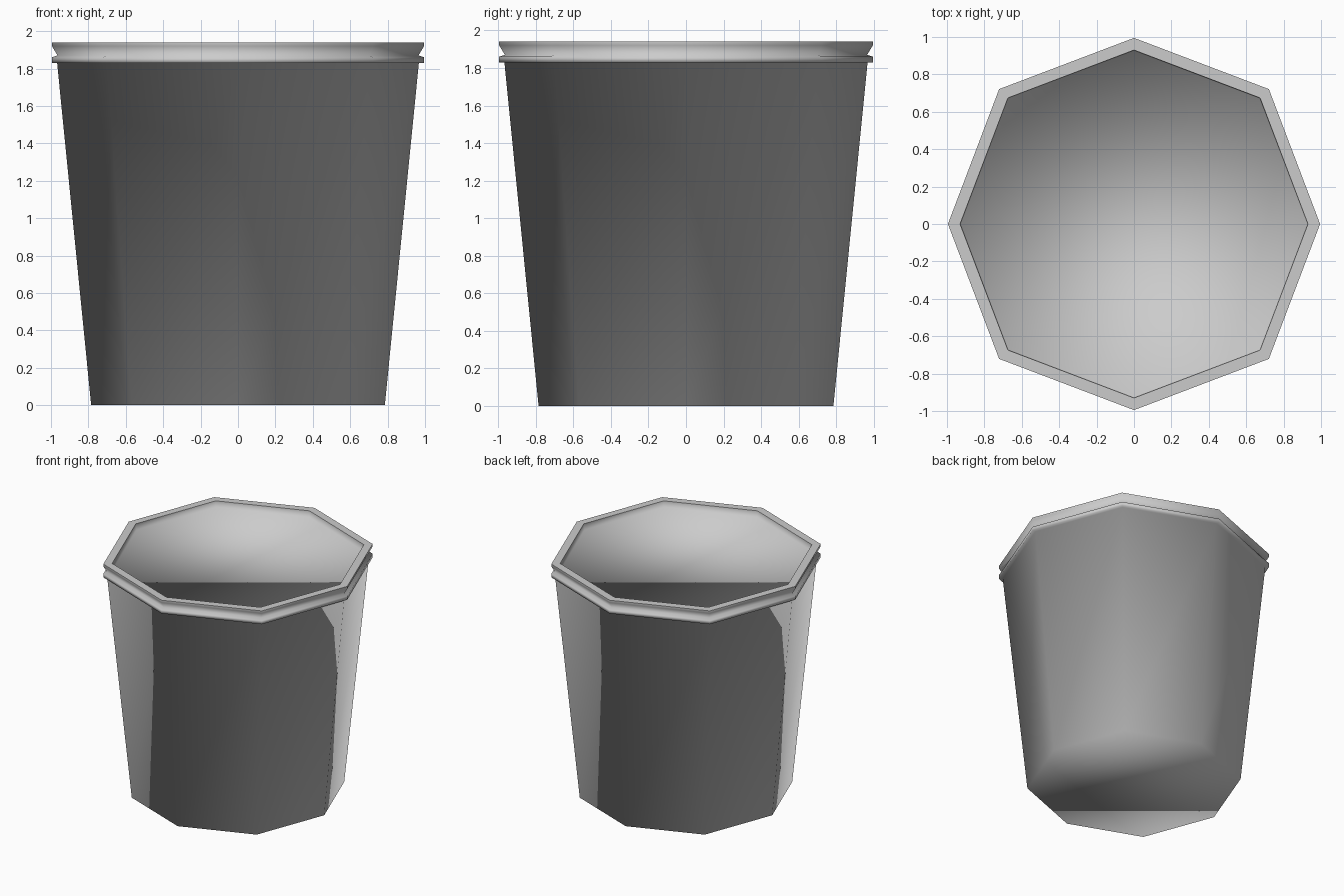
import bpy
import bmesh
from math import cos, sin, pi

# Remove the default cube
cube = bpy.data.objects.get("Cube")
if cube:
    bpy.data.objects.remove(cube, do_unlink=True)

SIDES = 8
DIAGONAL = 1.025  # the diagonal corners sit slightly further out

# Profile from the base, up the wall, over the rim, to the sunken top:
# radius, height, whether the edge loop is a hard crease
PROFILE = [
    (0.785, 0.0, False),   # base
    (0.967, 1.83, False),  # wall top
    (0.995, 1.83, False),  # collar
    (0.995, 1.86, False),
    (0.965, 1.87, False),  # neck
    (0.995, 1.92, False),
    (0.995, 1.94, True),   # lip
    (0.93, 1.94, True),
    (0.925, 1.89, False),  # sunken top
]


def make_ring(bm, radius, height):
    """Add one eight-cornered ring of vertices."""
    ring = []
    for i in range(SIDES):
        r = radius * (DIAGONAL if i % 2 else 1.0)
        a = 2 * pi * i / SIDES
        ring.append(bm.verts.new((r * cos(a), r * sin(a), height)))
    return ring


# Light grey material
grey = bpy.data.materials.new("light grey")
grey.use_nodes = True
color = (0.6, 0.6, 0.6, 1.0)
grey.diffuse_color = color
grey.node_tree.nodes["Principled BSDF"].inputs["Base Color"].default_value = color

# Bucket: closed body with base, wall, collar, lip and sunken top
bm = bmesh.new()
rings = [make_ring(bm, r, z) for r, z, _ in PROFILE]
for low, high in zip(rings, rings[1:]):
    for i in range(SIDES):
        j = (i + 1) % SIDES
        bm.faces.new((low[i], low[j], high[j], high[i]))
bm.faces.new(rings[0][::-1])
bm.faces.new(rings[-1])

# Smooth shading, hard creases on the lip
for face in bm.faces:
    face.smooth = True
for ring, (_, _, hard) in zip(rings, PROFILE):
    for i in range(SIDES):
        edge = bm.edges.get((ring[i], ring[(i + 1) % SIDES]))
        edge.smooth = not hard

mesh = bpy.data.meshes.new("bucket")
bm.to_mesh(mesh)
bm.free()
mesh.materials.append(grey)
bucket = bpy.data.objects.new("bucket", mesh)
bpy.context.collection.objects.link(bucket)
